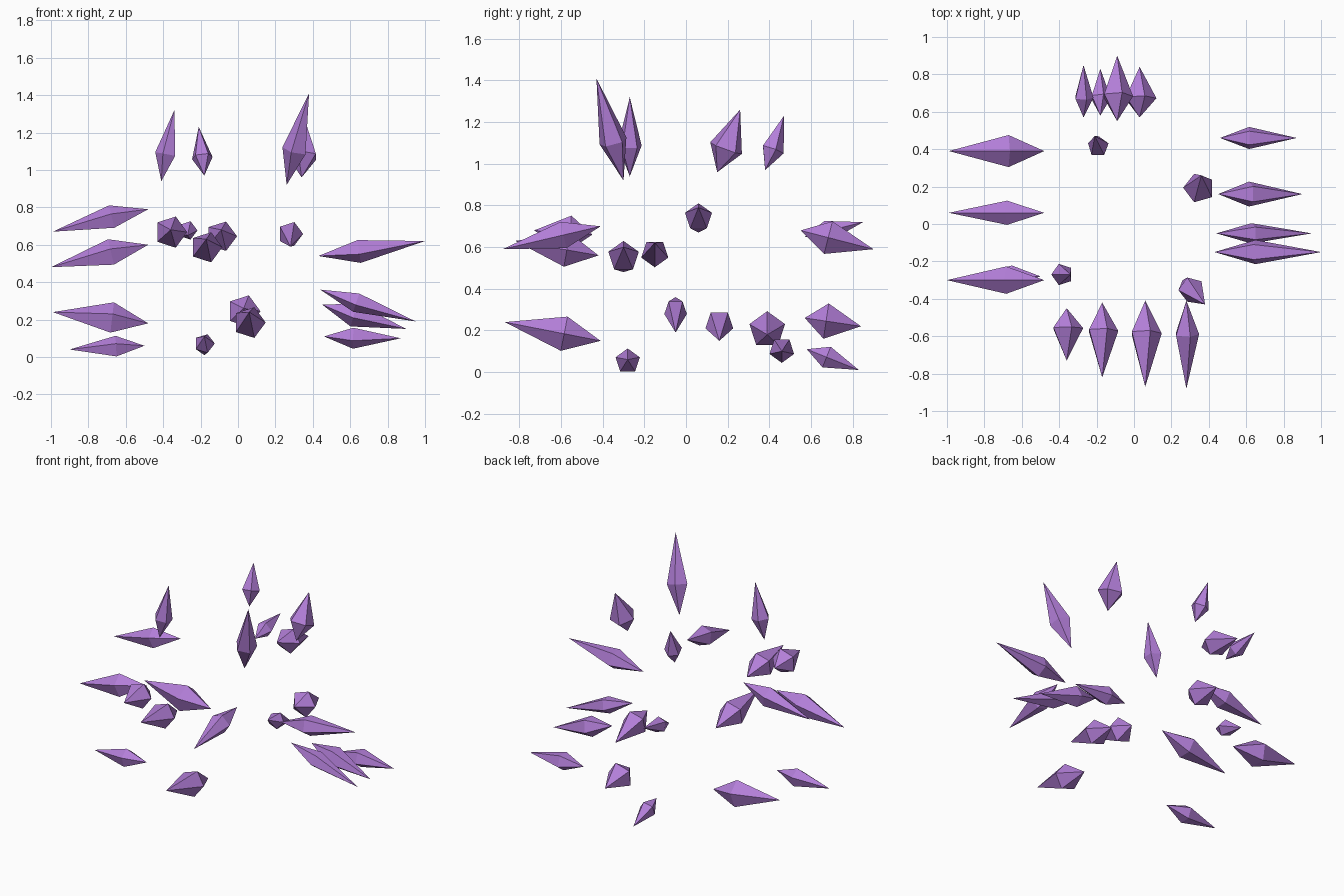
import bpy
import bmesh
import math
from mathutils import Vector

SIDES = 5          # pentagonal cross-section
WAIST = 0.38       # where the widest ring sits between the inner and outer points

default_cube = bpy.data.objects.get("Cube")
if default_cube:
    bpy.data.objects.remove(default_cube, do_unlink=True)

# Single purple crystal colour
purple = bpy.data.materials.new("crystal_purple")
purple.use_nodes = True
colour = (0.45, 0.21, 0.69, 1)
purple.diffuse_color = colour
shader = next(n for n in purple.node_tree.nodes if n.type == "BSDF_PRINCIPLED")
shader.inputs["Base Color"].default_value = colour
shader.inputs["Roughness"].default_value = 0.6


def build_crystal(name, inner, outer, radius, corner_direction):
    """Double-pointed shard whose ring has one corner facing corner_direction."""
    inner, outer = Vector(inner), Vector(outer)
    axis = (outer - inner).normalized()
    corner = Vector(corner_direction)
    corner = (corner - axis * corner.dot(axis)).normalized()
    side = axis.cross(corner)
    centre = inner.lerp(outer, WAIST)

    bm = bmesh.new()
    inner_point = bm.verts.new(inner)
    outer_point = bm.verts.new(outer)
    ring = []
    for i in range(SIDES):
        angle = math.tau * i / SIDES
        offset = corner * math.cos(angle) + side * math.sin(angle)
        ring.append(bm.verts.new(centre + offset * radius))
    for i, vert in enumerate(ring):
        following = ring[(i + 1) % SIDES]
        bm.faces.new((vert, following, outer_point))
        bm.faces.new((following, vert, inner_point))
    bmesh.ops.recalc_face_normals(bm, faces=bm.faces[:])

    mesh = bpy.data.meshes.new(name)
    bm.to_mesh(mesh)
    bm.free()
    mesh.materials.append(purple)
    obj = bpy.data.objects.new(name, mesh)
    bpy.context.collection.objects.link(obj)
    return obj


def build_group(name, shards, corner_direction):
    for number, (inner, outer, radius) in enumerate(shards, start=1):
        build_crystal(f"{name}_crystal_{number}", inner, outer, radius, corner_direction)


UP, DOWN = (0, 0, 1), (0, 0, -1)
PLUS_X, MINUS_X, PLUS_Y = (1, 0, 0), (-1, 0, 0), (0, 1, 0)

# Crystals pointing to the model's right: inner point, outer point, radius
build_group("right_side", [
    ((-.48, .06, .79), (-.99, .06, .67), .068),
    ((-.48, -.3, .6), (-1, -.3, .48), .077),
    ((-.48, .39, .18), (-.99, .39, .24), .09),
    ((-.5, -.28, .06), (-.9, -.28, .04), .061),
], UP)

# Crystals pointing to the model's left
build_group("left_side", [
    ((.43, -.15, .54), (1, -.15, .62), .068),
    ((.44, -.05, .36), (.95, -.05, .19), .057),
    ((.45, .16, .28), (.9, .16, .15), .07),
    ((.46, .46, .11), (.87, .46, .1), .062),
], DOWN)

# Crystals pointing forwards
build_group("front", [
    ((-.36, -.45, .66), (-.36, -.73, .68), .088),
    ((-.17, -.42, .56), (-.17, -.82, .63), .086),
    ((.06, -.41, .15), (.06, -.87, .24), .088),
    ((.28, -.41, .7), (.28, -.88, .59), .068),
], PLUS_X)

# Crystals pointing backwards
build_group("back", [
    ((-.27, .57, .65), (-.27, .85, .72), .053),
    ((-.18, .58, .11), (-.18, .83, .01), .056),
    ((-.09, .55, .68), (-.09, .9, .59), .085),
    ((.03, .57, .26), (.03, .84, .22), .09),
], PLUS_X)

# Crystals pointing upwards
build_group("upper", [
    ((-.41, -.27, .94), (-.34, -.27, 1.32), .06),
    ((.26, -.3, .92), (.38, -.43, 1.41), .07),
    ((.34, .15, .96), (.36, .26, 1.26), .085),
], MINUS_X)
build_group("upper_rear", [
    ((-.18, .38, .97), (-.21, .47, 1.23), .058),
], PLUS_Y)
